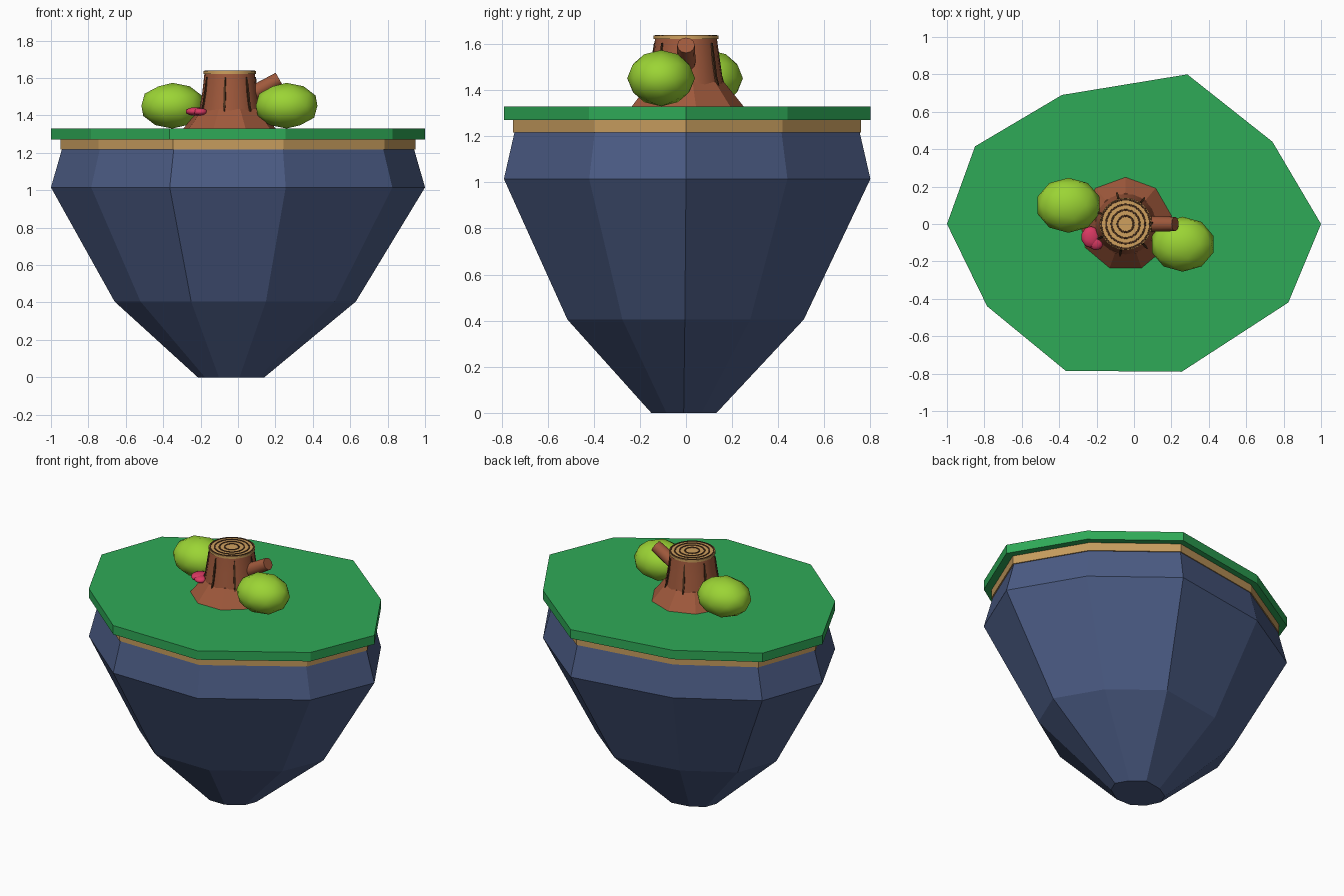
import bpy, bmesh, math
from mathutils import Vector, Matrix

if "Cube" in bpy.data.objects:
    bpy.data.objects.remove(bpy.data.objects["Cube"])


def material(name, rgb):
    m = bpy.data.materials.new(name)
    m.diffuse_color = (*rgb, 1)
    m.use_nodes = True
    m.node_tree.nodes["Principled BSDF"].inputs["Base Color"].default_value = m.diffuse_color
    return m


ROCK = material("slate blue rock", (0.07, 0.105, 0.23))
SOIL = material("tan soil", (0.56, 0.33, 0.11))
GRASS = material("grass green", (0.028, 0.40, 0.095))
BARK = material("brown bark", (0.35, 0.10, 0.045))
WOOD = material("cut wood", (0.62, 0.35, 0.11))
DARK = material("dark bark", (0.07, 0.03, 0.012))
LEAF = material("lime leaf", (0.33, 0.66, 0.035))
PINK = material("pink fungus", (0.68, 0.04, 0.12))


def finish(bm, name, mat, smooth=0):
    bmesh.ops.recalc_face_normals(bm, faces=bm.faces)
    me = bpy.data.meshes.new(name)
    bm.to_mesh(me)
    bm.free()
    me.materials.append(mat)
    ob = bpy.data.objects.new(name, me)
    bpy.context.collection.objects.link(ob)
    if smooth:
        bpy.ops.object.select_all(action='DESELECT')
        ob.select_set(True)
        bpy.context.view_layer.objects.active = ob
        bpy.ops.object.shade_smooth_by_angle(angle=math.radians(smooth))
    return ob


def loft(name, mat, rings, smooth=0):
    """Skin a list of equal-length point rings and cap both ends."""
    bm = bmesh.new()
    vs = [[bm.verts.new(p) for p in r] for r in rings]
    n = len(vs[0])
    for a, b in zip(vs, vs[1:]):
        for i in range(n):
            j = (i + 1) % n
            bm.faces.new((a[i], a[j], b[j], b[i]))
    bm.faces.new(vs[0])
    bm.faces.new(vs[-1])
    return finish(bm, name, mat, smooth)


def circle(r, z, n, start=90, c=(-0.045, 0)):
    return [(c[0] + r * math.cos(math.radians(start + 360 * i / n)),
             c[1] + r * math.sin(math.radians(start + 360 * i / n)), z) for i in range(n)]


def blob(name, mat, loc, size):
    bm = bmesh.new()
    bmesh.ops.create_icosphere(bm, subdivisions=2, radius=1,
                               matrix=Matrix.Translation(loc) @ Matrix.Diagonal((*size, 1)))
    return finish(bm, name, mat, 60)


# Floating island: one ten-sided outline scaled at several heights
OUTLINE = [(1, 0), (0.74, 0.44), (0.285, 0.80), (-0.385, 0.69), (-0.85, 0.415),
           (-1, 0), (-0.785, -0.44), (-0.365, -0.785), (0.255, -0.79), (0.825, -0.42)]


def slab(scale, z, dx=0, dy=0):
    return [(x * scale + dx, y * scale + dy, z) for x, y in OUTLINE]


loft("island_rock", ROCK, [slab(0.178, 0, -0.037, -0.01), slab(0.645, 0.405, -0.015, -0.005),
                           slab(1, 1.015), slab(0.942, 1.217)])
loft("soil_layer", SOIL, [slab(0.95, 1.217), slab(0.95, 1.271)])
loft("grass_top", GRASS, [slab(1, 1.271), slab(1, 1.33)])

# Stump: nine-sided root flare, round trunk, cut top
loft("root_flare", BARK, [circle(0.25, 1.33, 9), circle(0.165, 1.435, 9)], 30)
loft("stump_trunk", BARK, [circle(0.17, 1.36, 24), circle(0.162, 1.43, 24),
                           circle(0.145, 1.53, 24), circle(0.134, 1.628, 24)], 40)
loft("cut_top", WOOD, [circle(0.14, 1.622, 24), circle(0.14, 1.637, 24)], 40)

# Growth rings on the cut top
for k, r in enumerate((0.043, 0.075, 0.104, 0.131)):
    bm = bmesh.new()
    n = 32
    loops = [[bm.verts.new(p) for p in circle(rr, z, n)]
             for rr, z in ((r - 0.005, 1.636), (r - 0.004, 1.640), (r + 0.004, 1.640), (r + 0.005, 1.636))]
    for a, b in zip(loops, loops[1:] + loops[:1]):
        for i in range(n):
            j = (i + 1) % n
            bm.faces.new((a[i], a[j], b[j], b[i]))
    finish(bm, f"growth_ring_{k + 1}", DARK)

# Dark bark strips running down the trunk
for k in range(7):
    a = math.radians(-100 + k * 360 / 7)
    out, side = Vector((math.cos(a), math.sin(a), 0)), Vector((-math.sin(a), math.cos(a), 0))
    rings = []
    for r, z, w in ((0.172, 1.42, 0.003), (0.158, 1.46, 0.006), (0.146, 1.54, 0.006), (0.137, 1.605, 0.003)):
        c = Vector((-0.045, 0, z)) + out * r
        rings.append([c - side * w - out * 0.012, c + side * w - out * 0.012,
                      c + side * w + out * 0.004, c - side * w + out * 0.004])
    loft(f"bark_strip_{k + 1}", DARK, rings)

# Broken branch stub
axis = Vector((0.87, 0, 0.49)).normalized()
up = axis.cross(Vector((0, 1, 0)))
rings = []
for t, r in ((0, 0.044), (1, 0.038)):
    c = Vector((0.02, 0, 1.482)).lerp(Vector((0.22, 0, 1.595)), t)
    rings.append([c + r * (math.cos(i * math.pi / 6) * Vector((0, 1, 0)) + math.sin(i * math.pi / 6) * up)
                  for i in range(12)])
loft("branch_stub", BARK, rings, 40)

# Bushes and shelf fungus
blob("left_bush", LEAF, (-0.35, 0.10, 1.452), (0.175, 0.147, 0.122))
blob("right_bush", LEAF, (0.26, -0.108, 1.452), (0.173, 0.147, 0.122))
blob("shelf_fungus_large", PINK, (-0.232, -0.07, 1.421), (0.05, 0.058, 0.023))
blob("shelf_fungus_small", PINK, (-0.203, -0.1, 1.419), (0.04, 0.04, 0.02))
